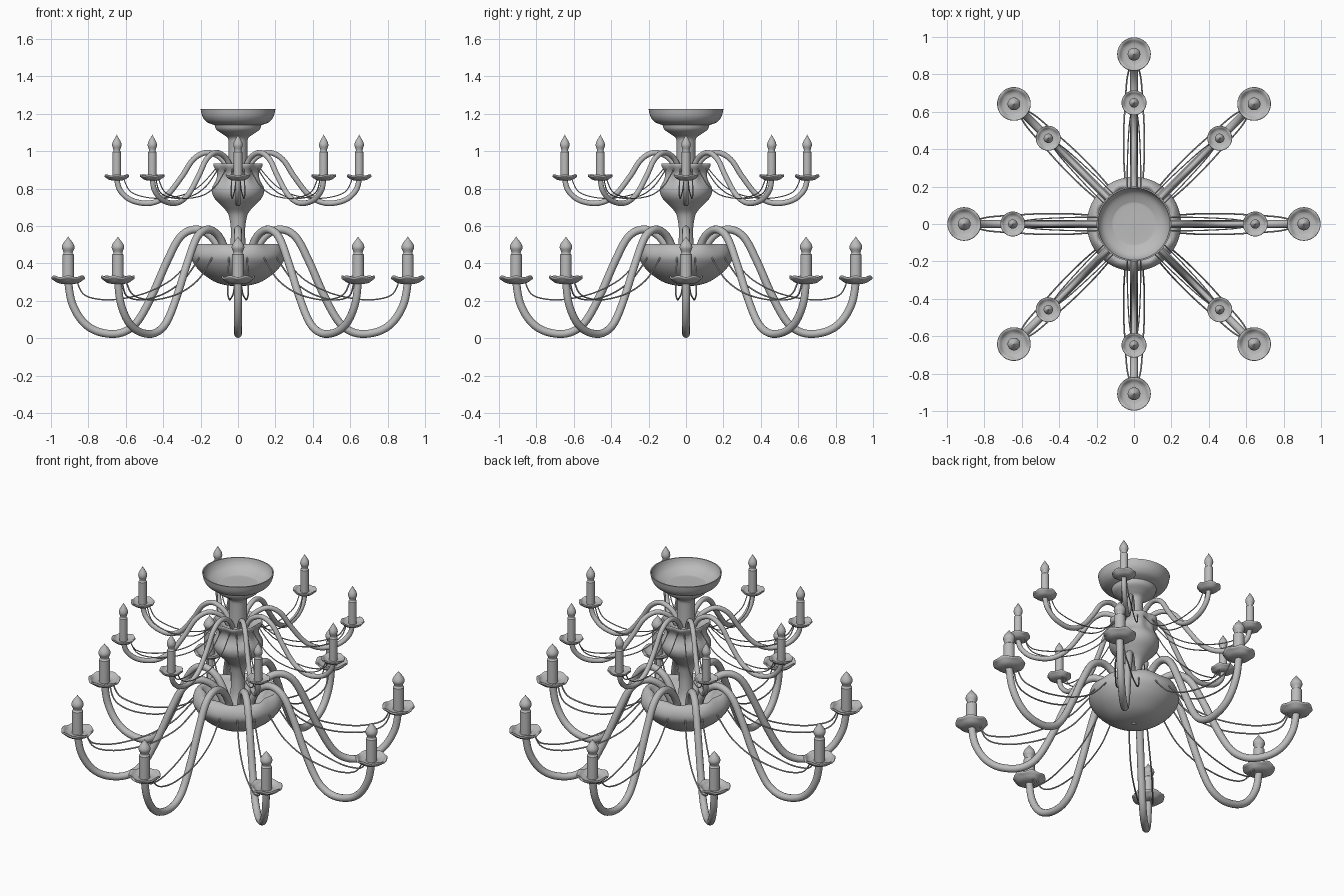
import bpy, bmesh
from math import sin, cos, pi
from mathutils import Vector

cube = bpy.data.objects.get("Cube")
if cube:
    bpy.data.objects.remove(cube, do_unlink=True)

metal = bpy.data.materials.new("satin_grey")
metal.use_nodes = True
GREY = (0.5, 0.5, 0.5, 1)
metal.diffuse_color = GREY
metal.node_tree.nodes["Principled BSDF"].inputs["Base Color"].default_value = GREY


def spline(points, steps=4):
    """Smooth curve through the points; a repeated point makes a corner."""
    p = [Vector(q) for q in points]
    p = [p[0]] + p + [p[-1]]
    out = []
    for a, b, c, d in zip(p, p[1:], p[2:], p[3:]):
        if (b - c).length < 1e-6:
            continue
        for i in range(steps):
            t = i / steps
            out.append(0.5 * (2 * b + (c - a) * t + (2 * a - 5 * b + 4 * c - d) * t * t
                              + (3 * b - a - 3 * c + d) * t ** 3))
    return out + [p[-1]]


def add_object(name, mesh):
    obj = bpy.data.objects.new(name, mesh)
    bpy.context.collection.objects.link(obj)
    return obj


def lathe(name, profile, segments=32, lobes=8, steps=4):
    """Turn (radius, height, radial wave, vertical wave) points about z."""
    pts = spline([tuple(q) + (0,) * (4 - len(q)) for q in profile], steps)
    bm = bmesh.new()
    rings = []
    for r, z, wr, wz in pts:
        ring = []
        for k in range(segments):
            a = 2 * pi * k / segments
            w = -cos(lobes * a)
            rr = max(r, 0) + wr * w
            ring.append(bm.verts.new((rr * cos(a), rr * sin(a), z + wz * w)))
        rings.append(ring)
    for lo, hi in zip(rings, rings[1:]):
        for k in range(segments):
            n = (k + 1) % segments
            bm.faces.new((lo[k], lo[n], hi[n], hi[k]))
    bmesh.ops.remove_doubles(bm, verts=bm.verts, dist=1e-5)
    return finish(name, bm)


def finish(name, bm):
    bmesh.ops.recalc_face_normals(bm, faces=bm.faces)
    mesh = bpy.data.meshes.new(name)
    bm.to_mesh(mesh)
    bm.free()
    mesh.materials.append(metal)
    obj = add_object(name, mesh)
    bpy.ops.object.select_all(action='DESELECT')
    obj.select_set(True)
    bpy.context.view_layer.objects.active = obj
    bpy.ops.object.shade_smooth_by_angle(angle=0.8)
    return obj


def tube(name, points, radius, sides=12):
    """Sweep a round section along a smooth path."""
    path = spline(points, 5)
    bm = bmesh.new()
    rings = []
    for i, p in enumerate(path):
        t = (path[min(i + 1, len(path) - 1)] - path[max(i - 1, 0)]).normalized()
        u = (Vector((0, 1, 0)) - t * t.y).normalized()
        v = t.cross(u)
        rings.append([bm.verts.new(p + radius * (u * cos(2 * pi * k / sides)
                                                 + v * sin(2 * pi * k / sides)))
                      for k in range(sides)])
    for lo, hi in zip(rings, rings[1:]):
        for k in range(sides):
            n = (k + 1) % sides
            bm.faces.new((lo[k], lo[n], hi[n], hi[k]))
    bm.faces.new(rings[0])
    bm.faces.new(rings[-1])
    return finish(name, bm)


def around(obj, count=8):
    """Repeat a part evenly about the central axis."""
    base = obj.location.copy()
    for i in range(1, count):
        copy = add_object(f"{obj.name}_{i + 1}", obj.data)
        a = 2 * pi * i / count
        copy.rotation_euler.z = a
        copy.location = (base.x * cos(a), base.x * sin(a), base.z)


# Ceiling canopy: open bowl over a stepped collar
lathe("ceiling_canopy", [(0, 1.15), (.1, 1.15), (.125, 1.155), (.165, 1.175), (.185, 1.2),
                         (.193, 1.225), (.193, 1.225), (.2, 1.225), (.2, 1.225), (.19, 1.185),
                         (.165, 1.155), (.125, 1.14), (.125, 1.14), (.115, 1.115),
                         (.08, 1.09), (.055, 1.07), (.05, 1.03), (.05, .9)], 48)

# Upper vase with a scalloped rim, narrowing to the stem
lathe("upper_vase", [(.04, .91), (.08, .905), (.115, .925, .004), (.13, .935, .006),
                     (.132, .92, .006), (.115, .885, .005), (.118, .85, .004), (.14, .8),
                     (.13, .755), (.09, .71), (.055, .67), (.042, .62), (.038, .56),
                     (.045, .48), (.07, .42), (.1, .4)], 64)

# Lower bowl with a scalloped inward lip
lathe("lower_bowl", [(0, .28), (.06, .283), (.13, .305), (.2, .355), (.24, .405),
                     (.252, .44), (.243, .475, .003), (.22, .5, .008), (.195, .5, .012),
                     (.17, .465, .01), (.13, .425), (.08, .405), (0, .4)], 64)
lathe("bowl_finial", [(0, .272), (.01, .275), (.012, .283), (0, .29)], 12)

# Each tier: cup radius, cup height, size factor, arm path, arm thickness, strand path
tiers = {
    "lower": (.908, .29, 1.0,
              [(.908, .30), (.888, .19), (.835, .095), (.76, .04), (.66, .023), (.58, .05),
               (.52, .115), (.45, .25), (.38, .41), (.31, .54), (.23, .582), (.15, .55),
               (.095, .47), (.07, .39)], .021,
              [(.86, .015, .30), (.83, .025, .24), (.77, .038, .213), (.66, .046, .207),
               (.5, .055, .24), (.36, .055, .31), (.27, .05, .4), (.21, .045, .475)]),
    "upper": (.648, .843, .74,
              [(.648, .85), (.63, .79), (.57, .738), (.47, .722), (.38, .765), (.3, .865),
               (.24, .955), (.17, .993), (.1, .97), (.06, .92), (.04, .87)], .0145,
              [(.61, .01, .85), (.58, .018, .79), (.52, .026, .76), (.42, .032, .748),
               (.3, .036, .765), (.21, .036, .81), (.15, .032, .87), (.11, .03, .92)]),
}

for tier, (reach, height, s, arm_path, thick, strand) in tiers.items():
    # Curved arms
    around(tube(f"{tier}_arm", [(r, 0, z) for r, z in arm_path], thick))

    # Paired draped strands beside every arm
    for side, sign in (("left", 1), ("right", -1)):
        around(tube(f"{tier}_{side}_strand", [(x, sign * y, z) for x, y, z in strand],
                    .0042 * s, 6))

    # Scalloped drip cups
    cup = [(0, 0), (.035, .001), (.06, .008), (.078, .022, 0, .002), (.089, .032, 0, .005),
           (.088, .041, 0, .005), (.077, .038, 0, .003), (.06, .024), (.03, .02), (0, .02)]
    # Candle tubes with pointed bulbs
    candle = [(.031, .018), (.031, .165), (.031, .165), (.024, .172), (.027, .185),
              (.034, .203), (.03, .222), (.016, .243), (.006, .256), (0, .266)]
    for part, shape, n in (("cup", cup, 48), ("candle", candle, 20)):
        scaled = [tuple(c * s if part == "cup" else (c * s if i == 0 else c * (.925 if s < 1 else .955))
                        for i, c in enumerate(q)) for q in shape]
        obj = lathe(f"{tier}_{part}", scaled, n, 6, 3)
        obj.location = (reach, 0, height)
        around(obj)
